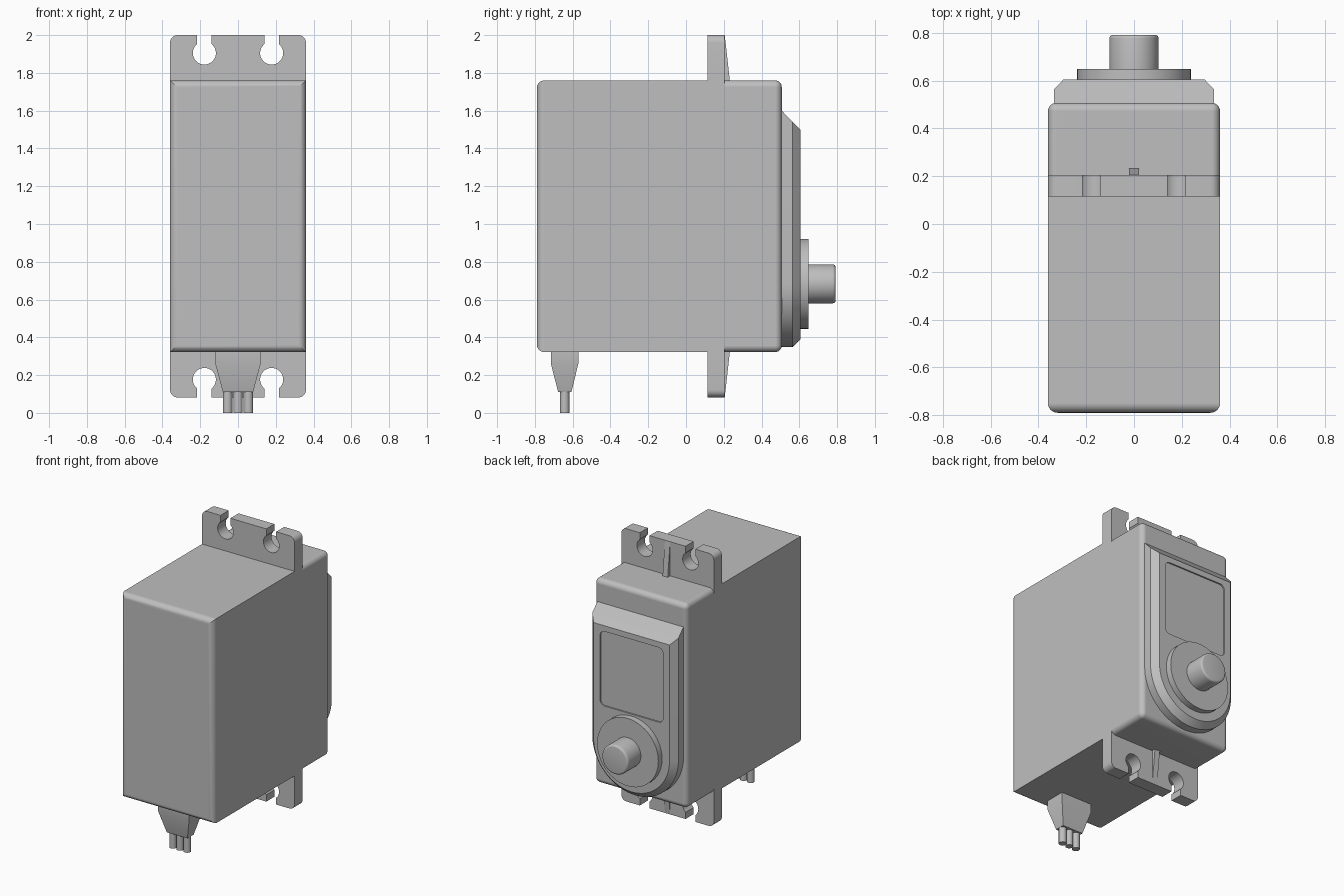
import bpy, bmesh
from math import sin, cos, pi, radians, sqrt

cube = bpy.data.objects.get("Cube")
if cube:
    bpy.data.objects.remove(cube, do_unlink=True)

grey = bpy.data.materials.new("plain_grey")
grey.use_nodes = True
colour = (0.52, 0.52, 0.52, 1)
grey.diffuse_color = colour
grey.node_tree.nodes["Principled BSDF"].inputs["Base Color"].default_value = colour


def make(name, bm):
    """Turn a bmesh into a shaded object."""
    bmesh.ops.recalc_face_normals(bm, faces=bm.faces)
    mesh = bpy.data.meshes.new(name)
    bm.to_mesh(mesh)
    bm.free()
    mesh.materials.append(grey)
    obj = bpy.data.objects.new(name, mesh)
    bpy.context.collection.objects.link(obj)
    return obj


def loft(name, rings):
    """Join matching rings of points into a capped solid."""
    bm = bmesh.new()
    rows = [[bm.verts.new(p) for p in ring] for ring in rings]
    n = len(rows[0])
    for a, b in zip(rows, rows[1:]):
        for i in range(n):
            j = (i + 1) % n
            bm.faces.new((a[i], a[j], b[j], b[i]))
    bm.faces.new(rows[0])
    bm.faces.new(rows[-1])
    return make(name, bm)


def prism(name, outline, y0, y1):
    return loft(name, [[(x, y, z) for x, z in outline] for y in (y0, y1)])


def arc(cx, cz, r, start, end, steps):
    angles = [radians(start + (end - start) * i / steps) for i in range(steps + 1)]
    return [(cx + r * cos(a), cz + r * sin(a)) for a in angles]


def rounded_box(name, lo, hi, radius, rule):
    """Box whose edges chosen by rule are rounded."""
    bm = bmesh.new()
    bmesh.ops.create_cube(bm, size=1)
    for v in bm.verts:
        v.co = [(l + h) / 2 + c * (h - l) for l, h, c in zip(lo, hi, v.co)]
    edges = [e for e in bm.edges if rule([v.co.y for v in e.verts])]
    bmesh.ops.bevel(bm, geom=edges, offset=radius, segments=6, profile=0.5,
                    affect='EDGES')
    return make(name, bm)


def turned(name, profile, cz, steps=64):
    """Round part about the y axis from (radius, y) pairs."""
    return loft(name, [[(x, y, z) for x, z in arc(0, cz, r, 0, 360, steps)[:-1]]
                       for r, y in profile])


W, BOTTOM, TOP = 0.36, 0.322, 1.76
MID = (BOTTOM + TOP) / 2
FRONT, SEAM, BACK = -0.79, 0.205, 0.507
SHAFT_Z = 0.683

# Case: sharp long edges at the front half, rounded back half
smooth_parts = [
    rounded_box("main_case", (-W, FRONT, BOTTOM), (W, SEAM, TOP), 0.04,
                lambda ys: max(ys) < 0),
    rounded_box("back_case", (-W, SEAM, BOTTOM), (W, BACK, TOP), 0.035,
                lambda ys: max(ys) > 0.4),
]

# Mounting tabs with keyhole notches, and their centre ribs
HOLE_X, HOLE_Z, HOLE_R, SLOT = 0.178, 1.905, 0.061, 0.038
gap = 180 / pi * pi / 2 - 0
open_angle = 51.5
half = [(HOLE_X - SLOT, 2.0)]
half += arc(HOLE_X, HOLE_Z, HOLE_R, 90 + 90 - open_angle, 360 + open_angle, 32)
half += [(HOLE_X + SLOT, 2.0)]
half += arc(W - 0.04, 1.96, 0.04, 90, 0, 8)
half += [(W, TOP)]
tab = half + [(-x, z) for x, z in reversed(half)]
rib = [(SEAM, 2.0), (0.232, TOP), (SEAM, TOP)]
for side in ("top", "bottom"):
    flip = (lambda z: z) if side == "top" else (lambda z: 2 * MID - z)
    prism(side + "_mounting_tab", [(x, flip(z)) for x, z in tab], 0.115, SEAM)
    loft(side + "_rib", [[(x, y, flip(z)) for y, z in rib] for x in (-0.02, 0.02)])


# Gear cover: straight sides, round lower end, sloped top
def cover_ring(w, y, top):
    pts = [(w, top)] + arc(0, SHAFT_Z, w, 0, -180, 40) + [(-w, top)]
    return [(x, y, z) for x, z in pts]


cover = loft("gear_cover", [cover_ring(0.335, BACK - 0.005, 1.605),
                            cover_ring(0.335, 0.563, 1.542),
                            cover_ring(0.295, 0.605, 1.5)])

# Shallow rounded panel sunk into the cover
PW, P0, P1, PR = 0.245, 0.935, 1.46, 0.035
panel = []
for cx, cz, start in ((PW - PR, P1 - PR, 0), (PR - PW, P1 - PR, 90),
                      (PR - PW, P0 + PR, 180), (PW - PR, P0 + PR, 270)):
    panel += arc(cx, cz, PR, start, start + 90, 6)
cutter = prism("panel_cutter", panel, 0.595, 0.7)
cutter.hide_render = True
cut = cover.modifiers.new("panel", 'BOOLEAN')
cut.operation = 'DIFFERENCE'
cut.solver = 'EXACT'
cut.object = cutter
bpy.context.view_layer.update()
result = bpy.data.meshes.new_from_object(
    cover.evaluated_get(bpy.context.evaluated_depsgraph_get()))
cover.modifiers.clear()
cover.data = result
bpy.data.objects.remove(cutter, do_unlink=True)

# Bearing disc and output shaft
turned("bearing_disc", [(0.238, 0.6), (0.238, 0.648)], SHAFT_Z)
tip = [(0.088 + 0.015 * cos(a * pi / 8), 0.777 + 0.015 * sin(a * pi / 8))
       for a in range(5)]
turned("output_shaft", [(0.103, 0.64)] + tip, SHAFT_Z)


# Tapered cable boot and three wires
def boot_ring(w, y0, y1, z):
    return [(-w, y0, z), (w, y0, z), (w, y1, z), (-w, y1, z)]


loft("cable_boot", [boot_ring(0.12, -0.715, -0.57, BOTTOM + 0.005),
                    boot_ring(0.12, -0.715, -0.57, 0.26),
                    boot_ring(0.08, -0.677, -0.607, 0.11)])
for name, x in (("left", 0.055), ("middle", 0), ("right", -0.055)):
    loft(name + "_wire", [[(px, py, z) for px, py in
                           arc(x, -0.642, 0.025, 0, 360, 24)[:-1]]
                          for z in (0, 0.115)])

# Smooth shading with sharp edges kept
bpy.ops.object.select_all(action='DESELECT')
for obj in bpy.context.collection.objects:
    if obj.type == 'MESH' and grey.name in obj.data.materials:
        obj.select_set(True)
        bpy.context.view_layer.objects.active = obj
bpy.ops.object.shade_smooth_by_angle(angle=radians(30))
for obj in smooth_parts:
    obj.modifiers.new("even_normals", 'WEIGHTED_NORMAL').keep_sharp = True
